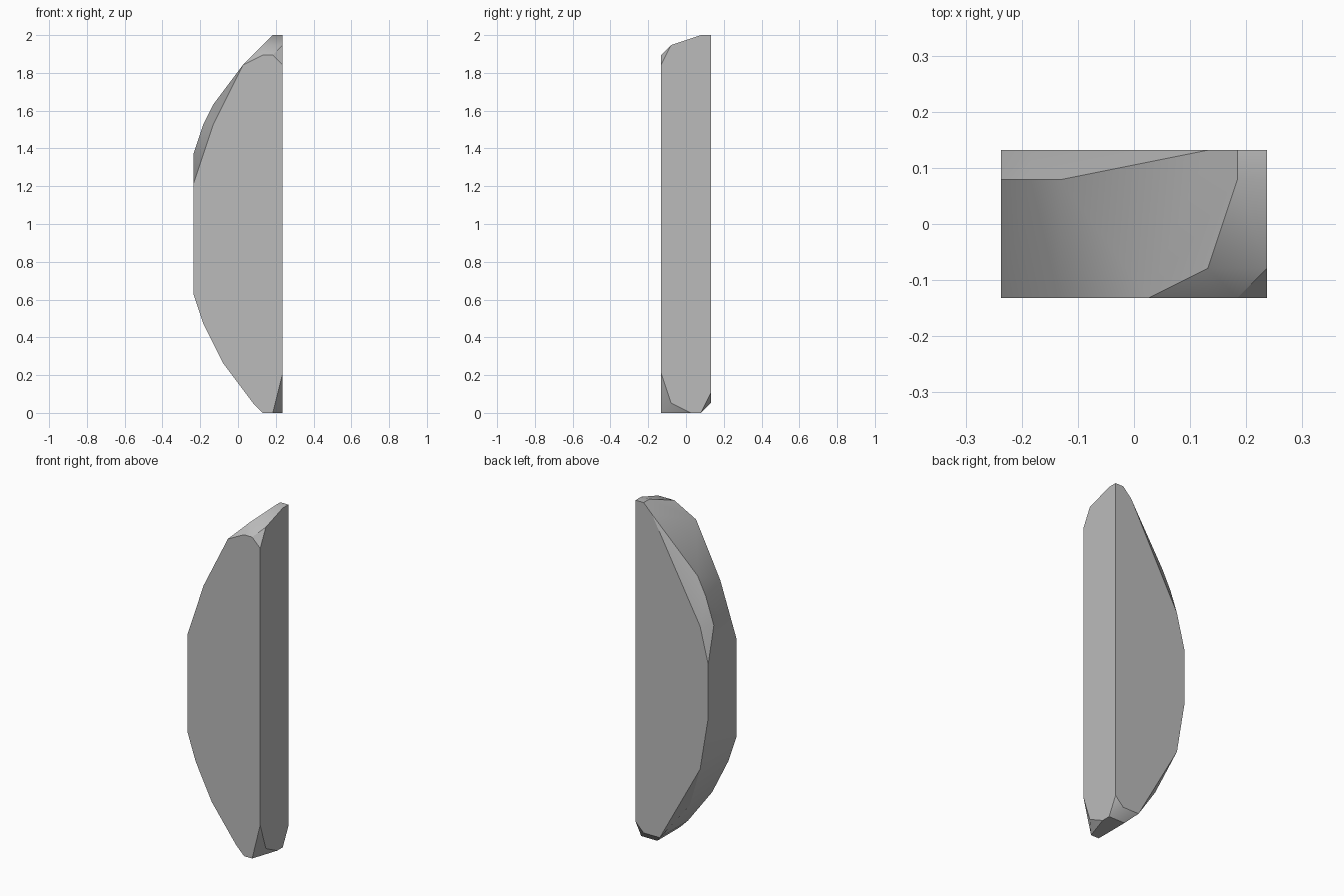
import bpy
import bmesh
import math

if "Cube" in bpy.data.objects:
    bpy.data.objects.remove(bpy.data.objects["Cube"], do_unlink=True)

STEP = 2 / 38  # facet grid size: 9 wide, 5 deep, 38 tall

# Corner points (x, z) in grid steps for each depth layer, front to back
front_face = [(0, 12), (1, 9), (3, 5), (6, 1), (7, 0), (8, 0), (9, 4),
              (9, 35), (8, 36), (7, 36), (5, 35), (2, 29), (0, 23)]
front_bevel = [(9, 1), (9, 37), (7, 37)]
middle = [(9, 0)]
back_bevel = [(0, 26), (1, 29), (2, 31), (8, 38), (9, 38),
              (9, 0), (7, 0), (6, 1), (3, 5)]
back_face = [(0, 16), (1, 10), (6, 1), (8, 1), (9, 2),
             (9, 38), (8, 38), (7, 37), (1, 26), (0, 22)]
layers = {0: front_face, 1: front_bevel, 3: middle, 4: back_bevel, 5: back_face}


def make_material(name, value):
    mat = bpy.data.materials.new(name)
    mat.use_nodes = True
    colour = (value, value, value, 1)
    mat.diffuse_color = colour
    mat.node_tree.nodes["Principled BSDF"].inputs["Base Color"].default_value = colour
    return mat


def faceted_slab(name, outline_layers, mat):
    """Wrap a chipped convex slab around the layered outlines."""
    bm = bmesh.new()
    for depth, outline in outline_layers.items():
        for x, z in outline:
            bm.verts.new(((x - 4.5) * STEP, (depth - 2.5) * STEP, z * STEP))
    hull = bmesh.ops.convex_hull(bm, input=bm.verts)
    unused = {g for g in hull["geom_interior"] + hull["geom_unused"]
              if isinstance(g, bmesh.types.BMVert)}
    bmesh.ops.delete(bm, geom=list(unused), context="VERTS")
    # Merge coplanar triangles into clean flat faces
    bmesh.ops.dissolve_limit(bm, angle_limit=math.radians(1),
                             verts=bm.verts, edges=bm.edges)
    bmesh.ops.recalc_face_normals(bm, faces=bm.faces)
    mesh = bpy.data.meshes.new(name)
    bm.to_mesh(mesh)
    bm.free()
    mesh.materials.append(mat)
    obj = bpy.data.objects.new(name, mesh)
    bpy.context.collection.objects.link(obj)
    return obj


# Half-round stone slab with chipped edges
slab = faceted_slab("stone_slab", layers, make_material("stone_grey", 0.5))

# Soft shading on the curved rim, sharp creases elsewhere
bpy.ops.object.select_all(action="DESELECT")
slab.select_set(True)
bpy.context.view_layer.objects.active = slab
bpy.ops.object.shade_smooth_by_angle(angle=math.radians(30))
